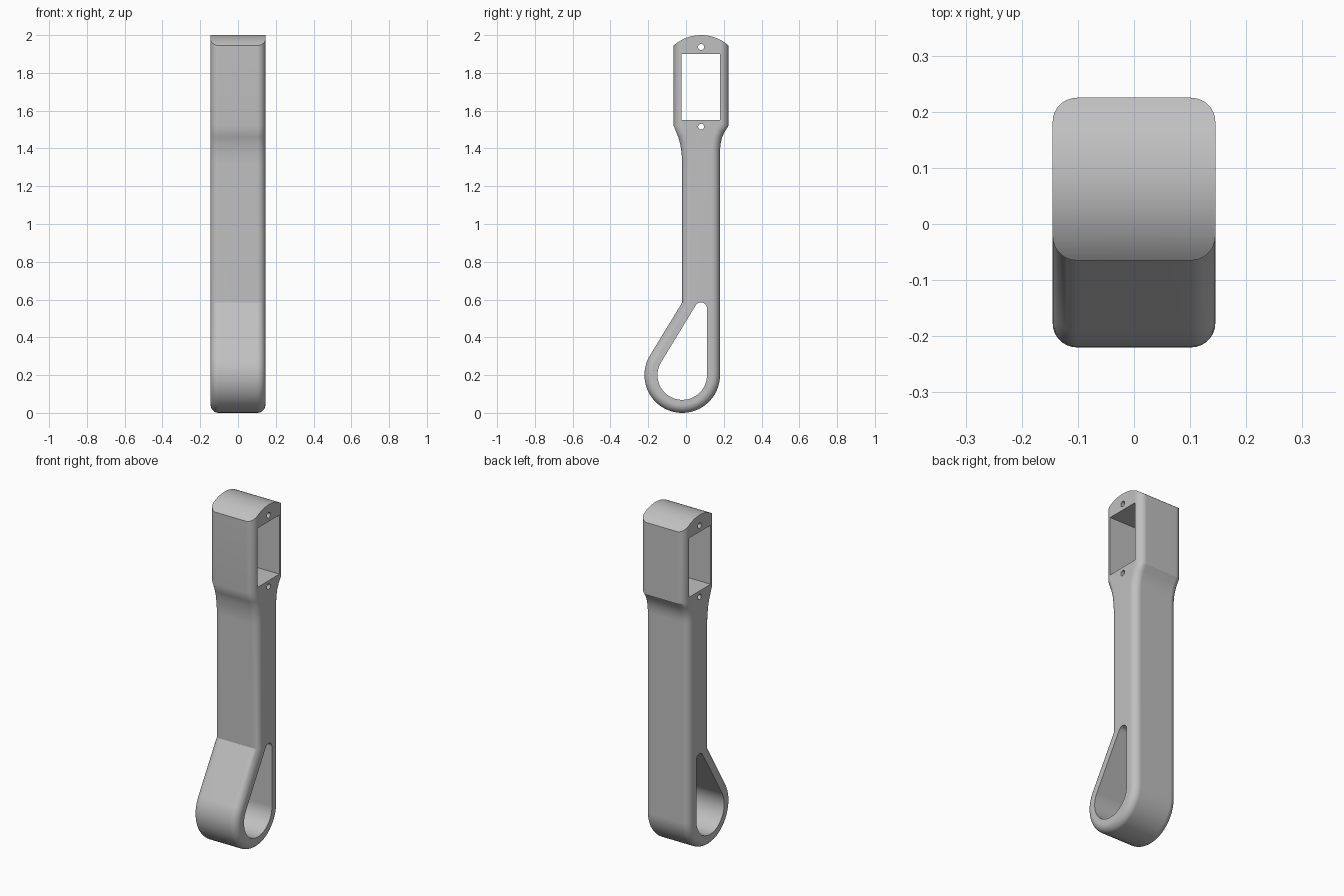
import bpy, bmesh
from math import sin, cos, pi, radians, atan2, acos, hypot, sqrt

if "Cube" in bpy.data.objects:
    bpy.data.objects.remove(bpy.data.objects["Cube"])

HALF = 0.145      # half width along x
ROUND = 0.043     # rounding of the side edges


def arc(cy, cz, r, a0, a1, n):
    """Points (y, z) on an arc, angles in degrees."""
    return [(cy + r * cos(radians(a0 + (a1 - a0) * i / n)),
             cz + r * sin(radians(a0 + (a1 - a0) * i / n))) for i in range(n + 1)]


def prism(name, pts, half, rounding=0.0):
    """Extrude a (y, z) outline along x, optionally rounding both rims."""
    bm = bmesh.new()
    a = [bm.verts.new((-half, y, z)) for y, z in pts]
    b = [bm.verts.new((half, y, z)) for y, z in pts]
    caps = [bm.faces.new(a), bm.faces.new(b)]
    n = len(pts)
    for i in range(n):
        j = (i + 1) % n
        bm.faces.new((a[i], a[j], b[j], b[i]))
    bmesh.ops.recalc_face_normals(bm, faces=bm.faces[:])
    if rounding:
        rim = [e for f in caps for e in f.edges]
        bmesh.ops.bevel(bm, geom=rim, offset=rounding, offset_type='OFFSET',
                        segments=7, profile=0.5, affect='EDGES', clamp_overlap=False)
        bmesh.ops.recalc_face_normals(bm, faces=bm.faces[:])
    me = bpy.data.meshes.new(name)
    bm.to_mesh(me)
    bm.free()
    ob = bpy.data.objects.new(name, me)
    bpy.context.collection.objects.link(ob)
    return ob


def boolean(target, cutter, op):
    cutter.hide_render = True
    m = target.modifiers.new(cutter.name, 'BOOLEAN')
    m.operation, m.solver, m.object = op, 'EXACT', cutter
    bpy.context.view_layer.objects.active = target
    bpy.ops.object.modifier_apply(modifier=m.name)
    bpy.data.objects.remove(cutter)


# handle outline: wide head, curved neck, straight grip, round loop end
outline = [(0.225, 2.2), (-0.065, 2.2), (-0.065, 1.52), (-0.041, 1.46),
           (-0.030, 1.42), (-0.023, 1.37), (-0.02, 1.32), (-0.02, 0.585)]
outline += arc(-0.02, 0.2, 0.2, 148.7, 360, 36)
outline += [(0.18, 1.39), (0.183, 1.425), (0.190, 1.455), (0.202, 1.483), (0.225, 1.52)]
handle = prism("handle_body", outline, HALF, ROUND)

# domed top of the head
R = 0.2186
dome = [(-0.6, -0.5), (0.6, -0.5), (0.6, 1.90), (0.08 + 0.17, 1.90)]
dome += arc(0.08, 2.0 - R, R, 40, 140, 32) + [(0.08 - 0.17, 1.90), (-0.6, 1.90)]
boolean(handle, prism("dome_cutter", dome, 0.5), 'INTERSECT')

# teardrop opening in the loop
c1, r1, c2, r2 = (-0.02, 0.2), 0.131, (0.079, 0.553), 0.032
dy, dz = c2[0] - c1[0], c2[1] - c1[1]
base, spread = atan2(dz, dy), acos((r1 - r2) / hypot(dy, dz))
lo, hi = (base - spread) * 180 / pi, (base + spread) * 180 / pi
tear = arc(*c2, r2, lo, hi, 14) + arc(*c1, r1, hi, lo + 360, 36)
boolean(handle, prism("teardrop_cutter", tear, 0.3), 'DIFFERENCE')

# rectangular window and screw holes in the head
window = [(-0.024, 1.55), (0.181, 1.55), (0.181, 1.90), (-0.024, 1.90)]
boolean(handle, prism("window_cutter", window, 0.3), 'DIFFERENCE')
for z in (1.515, 1.937):
    hole = arc(0.08, z, 0.016, 0, 360, 20)[:-1]
    boolean(handle, prism("screw_hole_cutter", hole, 0.3), 'DIFFERENCE')

# grey material and smooth shading
grey = bpy.data.materials.new("light_grey")
grey.diffuse_color = (0.53, 0.53, 0.53, 1)
grey.use_nodes = True
grey.node_tree.nodes["Principled BSDF"].inputs["Base Color"].default_value = grey.diffuse_color
handle.data.materials.clear()
handle.data.materials.append(grey)
for p in handle.data.polygons:
    p.material_index = 0
bpy.ops.object.select_all(action='DESELECT')
handle.select_set(True)
bpy.context.view_layer.objects.active = handle
bpy.ops.object.shade_smooth_by_angle(angle=radians(25))
wn = handle.modifiers.new("flat_sides", 'WEIGHTED_NORMAL')
wn.keep_sharp = True
